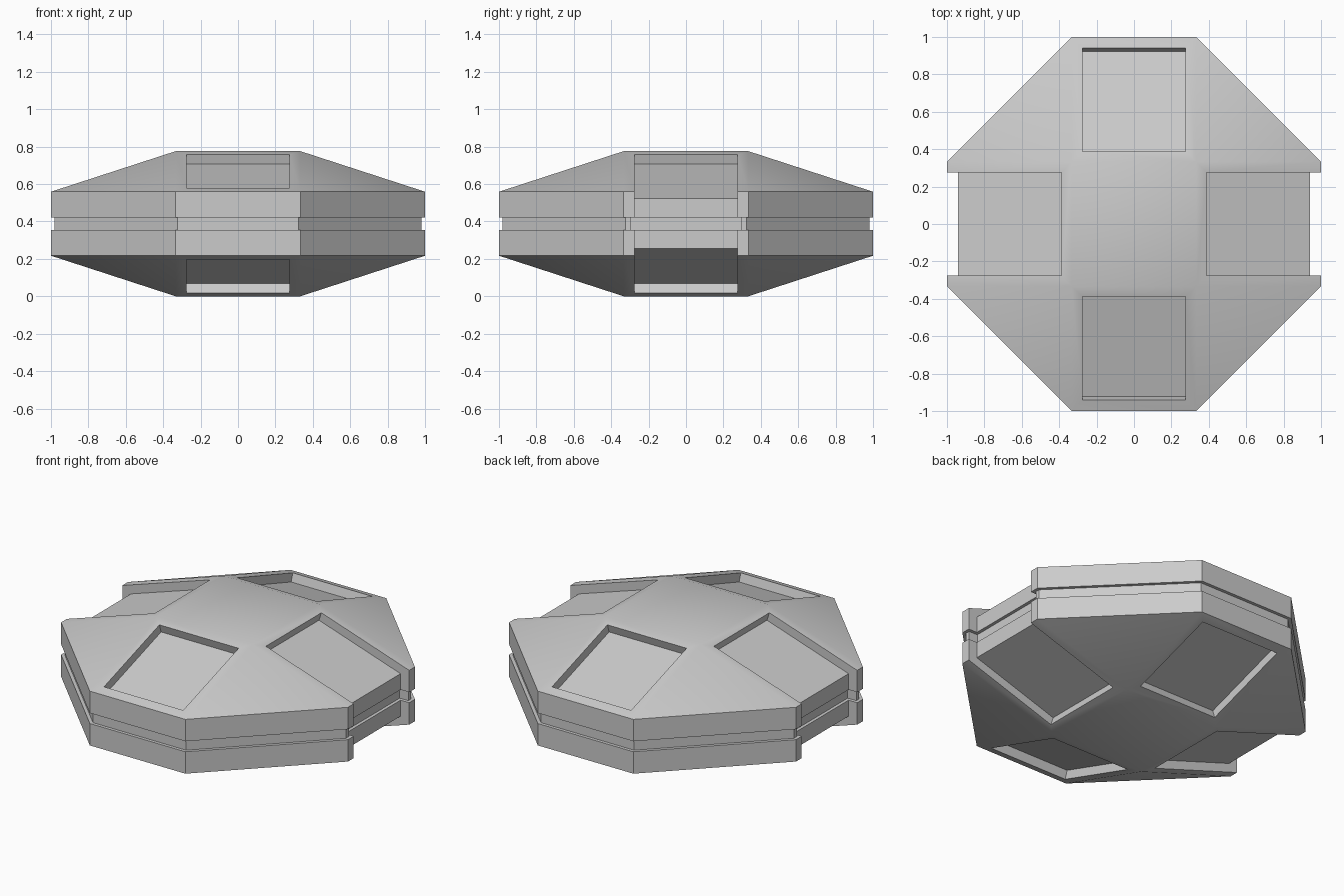
import bpy, bmesh, math
from mathutils import Matrix, Vector

if "Cube" in bpy.data.objects:
    bpy.data.objects.remove(bpy.data.objects["Cube"])

H = 0.776            # total height
C = 0.333            # half width of the flat centre
EDGE = 0.559         # height of the upper rim
RISE = H - EDGE
IN, OUT, HALF, DEPTH = 0.388, 0.94, 0.276, 0.054   # panel recess sizes
G0, G1, GIN = 0.355, 0.421, 0.02                   # groove heights and inset


def to_object(name, bm):
    bmesh.ops.recalc_face_normals(bm, faces=bm.faces)
    me = bpy.data.meshes.new(name)
    bm.to_mesh(me)
    bm.free()
    ob = bpy.data.objects.new(name, me)
    bpy.context.collection.objects.link(ob)
    return ob


def add_prism(bm, profile, half, angle):
    """Extrude an (r, z) profile sideways and turn it around z."""
    rot = Matrix.Rotation(angle, 3, 'Z')
    sides = [[bm.verts.new(rot @ Vector((r, s * half, z))) for r, z in profile]
             for s in (-1, 1)]
    n = len(profile)
    bm.faces.new(sides[0])
    bm.faces.new(sides[1][::-1])
    for i in range(n):
        j = (i + 1) % n
        bm.faces.new((sides[0][i], sides[0][j], sides[1][j], sides[1][i]))


# Octagonal body: stacked rings with a groove around the middle
bm = bmesh.new()
gb = C - GIN * math.tan(math.pi / 8)
rings = []
for a, b, z in ((C, C, 0), (1, C, H - EDGE), (1, C, G0), (1 - GIN, gb, G0),
                (1 - GIN, gb, G1), (1, C, G1), (1, C, EDGE), (C, C, H)):
    pts = ((b, -a), (a, -b), (a, b), (b, a), (-b, a), (-a, b), (-a, -b), (-b, -a))
    rings.append([bm.verts.new((x, y, z)) for x, y in pts])
for lo, hi in zip(rings, rings[1:]):
    for i in range(8):
        j = (i + 1) % 8
        bm.faces.new((lo[i], lo[j], hi[j], hi[i]))
bm.faces.new(rings[0][::-1])
bm.faces.new(rings[-1])
bmesh.ops.remove_doubles(bm, verts=bm.verts, dist=1e-4)
bmesh.ops.dissolve_degenerate(bm, edges=bm.edges, dist=1e-4)
body = to_object("octagonal_body", bm)

# Recess profiles, measured square to the slope
ang = math.atan2(RISE, 1 - C)
sn, cs = math.sin(ang), math.cos(ang)


def slope(r, d):
    z = H - (r - C) * RISE / (1 - C)
    return (r + d * sn, z + d * cs)


def flip(p):
    return (p[0], H - p[1])


closed = [slope(IN, 0.1), slope(IN, -DEPTH), slope(OUT, -DEPTH), slope(OUT, 0.1)]
wall = (OUT, slope(OUT, 0)[1] - DEPTH / cs)
upper = [slope(IN, 0.1), slope(IN, -DEPTH), wall]
opened = upper + [flip(p) for p in upper[::-1]] + [(1.2, -0.2), (1.2, H + 0.2)]
groove = [(OUT - GIN, G0), (1.2, G0), (1.2, G1), (OUT - GIN, G1)]

# Closed panels front and back, open notched panels left and right
recess = bmesh.new()
notch_groove = bmesh.new()
for a in (0, math.pi):
    add_prism(recess, opened, HALF, a)
    add_prism(notch_groove, groove, HALF + GIN, a)
    add_prism(recess, closed, HALF, a + math.pi / 2)
    add_prism(recess, [flip(p) for p in closed], HALF, a + math.pi / 2)

bpy.context.view_layer.objects.active = body
body.select_set(True)
for name, cut_bm in (("recess_cutter", recess), ("notch_groove_cutter", notch_groove)):
    cutter = to_object(name, cut_bm)
    cutter.hide_render = True
    mod = body.modifiers.new(name, 'BOOLEAN')
    mod.operation = 'DIFFERENCE'
    mod.solver = 'EXACT'
    mod.object = cutter
    bpy.ops.object.modifier_apply(modifier=mod.name)
    bpy.data.objects.remove(cutter)

# Soft slopes, crisp rims
bpy.ops.object.shade_smooth_by_angle(angle=math.radians(30))
